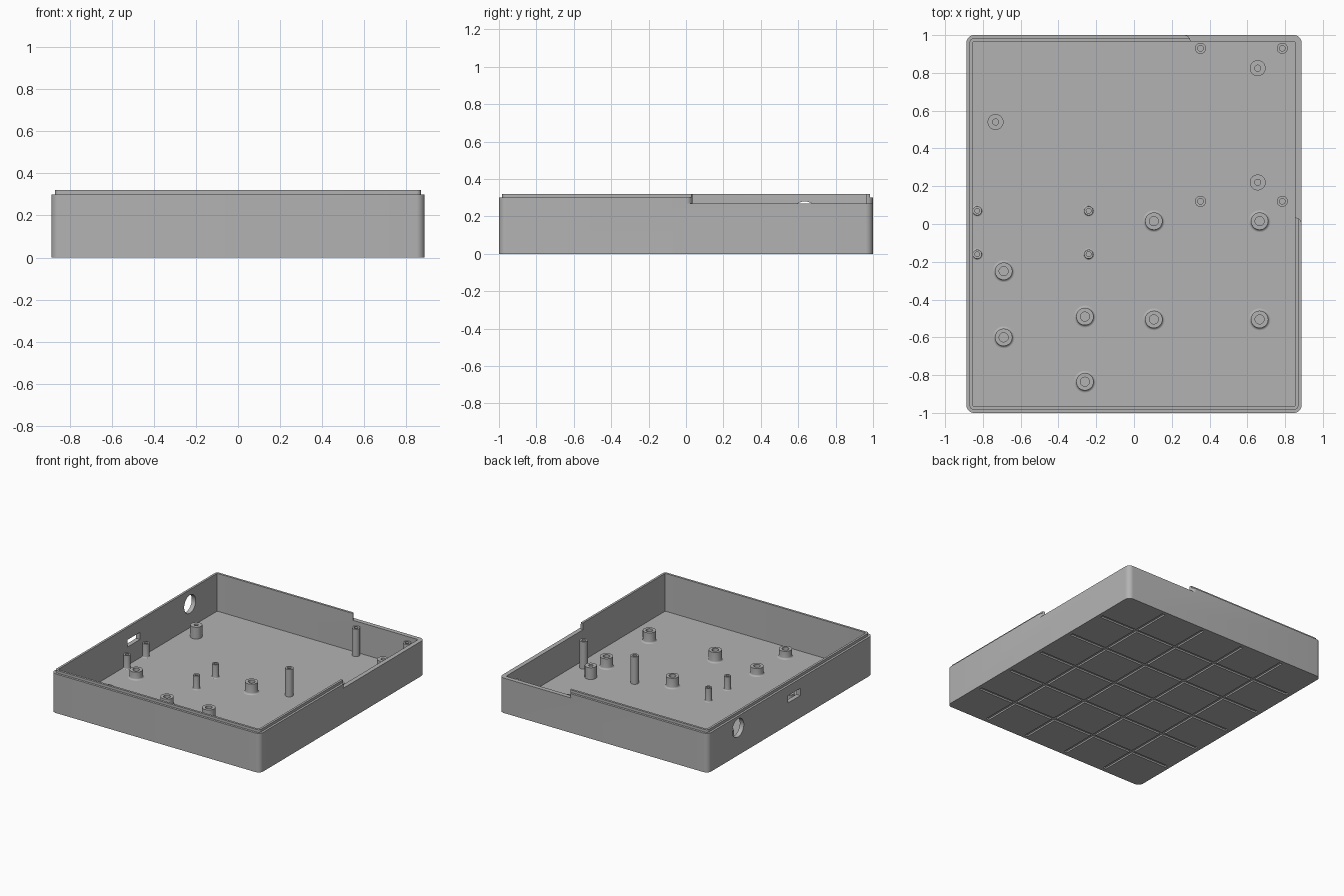
import bpy, bmesh, math
from mathutils import Matrix

if "Cube" in bpy.data.objects:
    bpy.data.objects.remove(bpy.data.objects["Cube"])

HX, HY = 0.887, 1.0          # outer half sizes
WALL, LIP = 0.034, 0.017     # wall thickness, lip set-back
FLOOR, RIM, TOP, LOW = 0.03, 0.30, 0.32, 0.268

grey = bpy.data.materials.new("plain grey")
grey.diffuse_color = (0.45, 0.45, 0.45, 1)
grey.use_nodes = True
grey.node_tree.nodes["Principled BSDF"].inputs["Base Color"].default_value = grey.diffuse_color


def finish(name, bm):
    bmesh.ops.recalc_face_normals(bm, faces=bm.faces[:])
    me = bpy.data.meshes.new(name)
    bm.to_mesh(me)
    bm.free()
    me.materials.append(grey)
    ob = bpy.data.objects.new(name, me)
    bpy.context.collection.objects.link(ob)
    return ob


def smooth(ob):
    bpy.ops.object.select_all(action='DESELECT')
    ob.select_set(True)
    bpy.context.view_layer.objects.active = ob
    bpy.ops.object.shade_smooth_by_angle(angle=math.radians(35))


def prism(name, pts, z0, z1):
    """Straight solid standing on a flat outline."""
    bm = bmesh.new()
    low = [bm.verts.new((x, y, z0)) for x, y in pts]
    high = [bm.verts.new((x, y, z1)) for x, y in pts]
    bm.faces.new(low[::-1])
    bm.faces.new(high)
    for i in range(len(pts)):
        j = (i + 1) % len(pts)
        bm.faces.new((low[i], low[j], high[j], high[i]))
    return finish(name, bm)


def arc(cx, cy, r, a0, a1, n=8):
    return [(cx + r * math.cos(math.radians(a0 + (a1 - a0) * i / n)),
             cy + r * math.sin(math.radians(a0 + (a1 - a0) * i / n))) for i in range(n + 1)]


def rect(hx, hy, r=0, cx=0, cy=0):
    pts = []
    for i, (sx, sy) in enumerate(((1, 1), (-1, 1), (-1, -1), (1, -1))):
        if r:
            pts += arc(cx + sx * (hx - r), cy + sy * (hy - r), r, 90 * i, 90 * i + 90)
        else:
            pts.append((cx + sx * hx, cy + sy * hy))
    return pts


def boolean(ob, other, op):
    m = ob.modifiers.new(op, 'BOOLEAN')
    m.operation, m.solver, m.object = op, 'EXACT', other
    bpy.context.view_layer.objects.active = ob
    bpy.ops.object.modifier_apply(modifier=m.name)
    bpy.data.objects.remove(other)


# Tray shell: rounded block, stepped lip, cavity
tray = prism("tray", rect(HX, HY, 0.04), 0, RIM)
boolean(tray, prism("lip", rect(HX - LIP, HY - LIP, 0.022), 0.1, TOP), 'UNION')
boolean(tray, prism("cavity", rect(HX - WALL, HY - WALL, 0.006), FLOOR, 0.5), 'DIFFERENCE')

# Lowered wall around the back right corner, with rounded wall ends
ix, iy, bx = HX - WALL, HY - WALL, 0.265
notch = [(0.5, WALL)] + arc(ix, 0, WALL, 90, 0) + [(1, 0), (1, 1.1), (bx, 1.1)]
notch += arc(bx, iy, WALL, 90, 0) + [(bx + WALL, 0.5)]
boolean(tray, prism("corner_notch", notch, LOW, 0.5), 'DIFFERENCE')

# Round and rectangular openings in the left wall
bm = bmesh.new()
bmesh.ops.create_cone(bm, cap_ends=True, segments=48, radius1=0.07, radius2=0.07, depth=0.2)
bmesh.ops.transform(bm, verts=bm.verts[:], matrix=Matrix.Translation((-HX, 0.635, 0.21))
                    @ Matrix.Rotation(math.pi / 2, 4, 'Y'))
boolean(tray, finish("round_opening", bm), 'DIFFERENCE')
boolean(tray, prism("port_opening", rect(0.1, 0.075, 0, -HX, -0.045), 0.17, 0.225), 'DIFFERENCE')

# Grid of shallow grooves under the floor
for i in range(4):
    x = (i - 1.5) * 0.36
    boolean(tray, prism("groove", rect(0.013, HY - 0.03, 0, x), -0.1, 0.012), 'DIFFERENCE')
for i in range(5):
    y = (i - 2) / 3
    boolean(tray, prism("groove", rect(HX - 0.03, 0.013, 0, 0, y), -0.1, 0.012), 'DIFFERENCE')
smooth(tray)


def standoff(name, x, y, r, hole, h, fillet=0.0, n=32):
    """Hollow post turned around its own axis, with an optional flared foot."""
    z = FLOOR
    prof = [(hole, z - 0.005)]
    if fillet:
        prof.append((r + fillet, z - 0.005))
        prof += [(r + fillet - fillet * math.sin(t), z + fillet - fillet * math.cos(t))
                 for t in [math.pi / 8 * k for k in range(5)]]
    else:
        prof.append((r, z - 0.005))
    prof += [(r, z + h), (hole, z + h)]
    bm = bmesh.new()
    rings = [[bm.verts.new((x + pr * math.cos(2 * math.pi * k / n),
                            y + pr * math.sin(2 * math.pi * k / n), pz)) for k in range(n)]
             for pr, pz in prof]
    for a, b in zip(rings, rings[1:] + rings[:1]):
        for k in range(n):
            j = (k + 1) % n
            bm.faces.new((a[k], a[j], b[j], b[k]))
    smooth(finish(name, bm))


# Wide flared standoffs
for x in (0.105, 0.665):
    for y in (0.015, -0.505):
        standoff("wide_standoff", x, y, 0.046, 0.024, 0.08, 0.012)
for x, y in ((-0.69, -0.25), (-0.69, -0.6), (-0.26, -0.49), (-0.26, -0.835)):
    standoff("low_standoff", x, y, 0.046, 0.024, 0.06, 0.012)
# Narrow flared standoffs by the port
for x in (-0.83, -0.24):
    for y in (0.07, -0.16):
        standoff("narrow_standoff", x, y, 0.024, 0.013, 0.105, 0.007)
# Tall straight posts
for x in (0.352, 0.785):
    for y in (0.93, 0.12):
        standoff("tall_post", x, y, 0.029, 0.015, 0.21)
# Medium straight posts
for x, y in ((0.655, 0.825), (0.655, 0.22), (-0.733, 0.54)):
    standoff("medium_post", x, y, 0.042, 0.016, 0.09)
